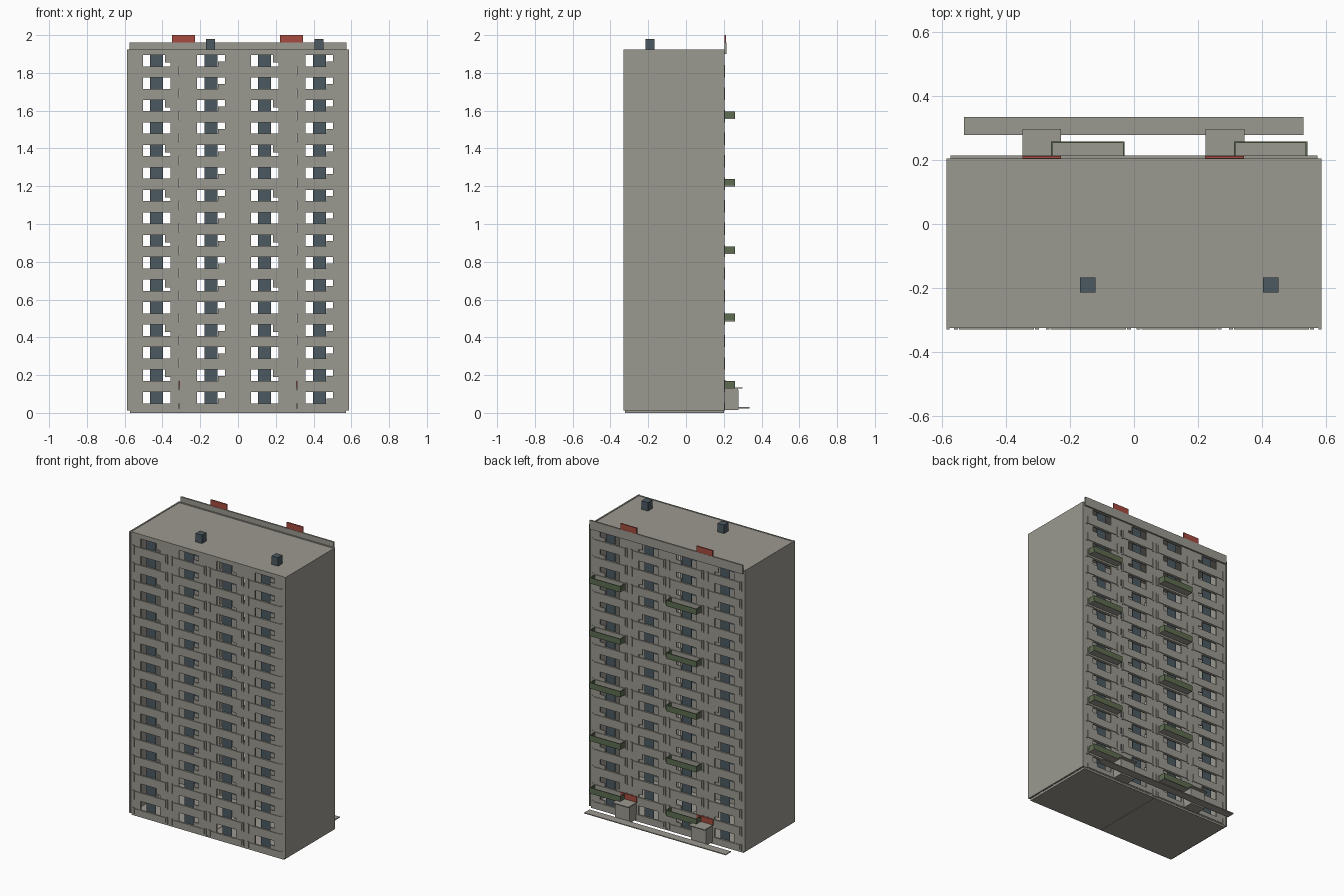
import bpy, bmesh
from mathutils import Matrix, Vector

cube = bpy.data.objects.get("Cube")
if cube:
    bpy.data.objects.remove(cube)


def material(name, rgb):
    m = bpy.data.materials.new(name)
    m.use_nodes = True
    m.diffuse_color = (*rgb, 1)
    m.node_tree.nodes["Principled BSDF"].inputs["Base Color"].default_value = (*rgb, 1)
    return m


CONCRETE = material("concrete grey", (0.33, 0.32, 0.28))
GLASS = material("window slate", (0.07, 0.10, 0.12))
RED = material("sign red", (0.38, 0.07, 0.05))
GREEN = material("balcony green", (0.11, 0.15, 0.08))


def build(name, boxes, mat):
    """One object from boxes given as (x0, x1, y0, y1, z0, z1)."""
    bm = bmesh.new()
    for x0, x1, y0, y1, z0, z1 in boxes:
        mid = Vector((x0 + x1, y0 + y1, z0 + z1)) / 2
        size = (x1 - x0, y1 - y0, z1 - z0)
        bmesh.ops.create_cube(bm, size=1, matrix=Matrix.Translation(mid) @ Matrix.Diagonal((*size, 1)))
    mesh = bpy.data.meshes.new(name)
    bm.to_mesh(mesh)
    bm.free()
    mesh.materials.append(mat)
    ob = bpy.data.objects.new(name, mesh)
    bpy.context.collection.objects.link(ob)
    return ob


FRONT, BACK, TOP = -0.33, 0.205, 1.925
W, FLOORS, PITCH, SILL, OPEN = 0.583, 16, 0.119, 0.05, 0.06
BAYS = (-0.431, -0.143, 0.141, 0.431)
JOINTS = (-0.289, 0.289)
HALF = 0.073

# Shell: side walls, roof and base
build("side_walls", [(s * W - 0.005, s * W + 0.005, FRONT, BACK, 0.012, TOP) for s in (-1, 1)], CONCRETE)
build("roof", [(-W, W, FRONT + 0.004, BACK, TOP - 0.015, TOP - 0.003)], CONCRETE)
build("base", [(-0.573, -0.001, FRONT + 0.006, BACK - 0.004, 0, 0.015),
               (0.001, 0.573, FRONT + 0.006, BACK - 0.004, 0, 0.015)], CONCRETE)


def facade(name, y0, y1, out):
    """Wall with openings, glazing and raised parapets; out is the outward y sign."""
    wall, trim, glass = [], [], []
    face = y1 if out > 0 else y0
    raised = sorted((face, face + out * 0.004))
    gy = sorted((face - out * 0.008, face - out * 0.011))
    edges = [-W] + [b + s * HALF for b in BAYS for s in (-1, 1)] + [W]
    slits = [j + s * 0.018 for j in JOINTS for s in (-1, 1)]
    for i in range(FLOORS):
        z = SILL + i * PITCH
        top = z + OPEN
        low = z - PITCH + OPEN if i else 0.012
        # Piers between openings
        for a, b in zip(edges[::2], edges[1::2]):
            wall.append((a, b, y0, y1, z, top))
        # Parapet band, split by paired slits
        cuts = [-W] + [s + d * 0.005 for s in slits for d in (-1, 1)] + [W]
        for a, b in zip(cuts[::2], cuts[1::2]):
            wall.append((a, b, y0, y1, low, z))
        for s in slits:
            wall.append((s - 0.005, s + 0.005, y0, y1, low, low + 0.012))
        # Stepped sills, and upper panels on alternate floors
        for k, b in enumerate(BAYS):
            glass.append((b - 0.035, b + 0.035, gy[0], gy[1], z - 0.004, top + 0.004))
            if k % 2:
                wall.append((b + 0.038, b + HALF, y0, y1, z, z + 0.026))
            elif i % 2:
                wall.append((b + 0.045, b + HALF, y0, y1, top - 0.04, top))
            # Raised parapet panel with slim end posts
            trim.append((b - 0.118, b + 0.118, *raised, low + 0.006, z))
            for s in (-1, 1):
                p = b + s * 0.127
                trim.append((p - 0.006, p + 0.006, *raised, low, z + 0.006))
    wall.append((-W, W, y0, y1, SILL + (FLOORS - 1) * PITCH + OPEN, TOP))
    build(name + "_wall", wall, CONCRETE)
    build(name + "_parapets", trim, CONCRETE)
    build(name + "_windows", glass, GLASS)


facade("front", FRONT + 0.004, FRONT + 0.012, -1)
facade("back", BACK - 0.010, BACK - 0.002, 1)

# Roof edge panel, signs and vents
build("roof_parapet", [(-0.575, 0.575, 0.203, 0.214, 1.9, 1.96)], CONCRETE)
build("roof_signs", [(x, x + 0.122, 0.205, 0.213, 1.957, 2.0) for x in (-0.35, 0.223)], RED)
build("roof_vents", [(x - 0.024, x + 0.024, -0.215, -0.167, TOP - 0.005, 1.98) for x in (-0.145, 0.428)], GLASS)

# Rear balconies: grey floor with green panels round it
floors, panels = [], []
for x0, x1 in ((-0.26, -0.03), (0.313, 0.543)):
    for i in range(5):
        z = 0.128 + i * 3 * PITCH
        floors.append((x0, x1, BACK, 0.258, z, z + 0.005))
        panels.append((x0, x1, 0.254, 0.259, z, z + 0.04))
        for x in (x0, x1 - 0.005):
            panels.append((x, x + 0.005, BACK, 0.257, z, z + 0.04))
build("balcony_floors", floors, CONCRETE)
build("balcony_panels", panels, GREEN)

# Entrances: porch, canopy, sign and path
porch, signs = [], []
for x in (-0.35, 0.224):
    porch.append((x + 0.006, x + 0.116, BACK, 0.278, 0.015, 0.12))
    porch.append((x, x + 0.122, BACK, 0.298, 0.128, 0.134))
    porch.append((x + 0.006, x + 0.116, BACK, 0.275, 0.118, 0.13))
    signs.append((x, x + 0.122, 0.207, 0.212, 0.134, 0.172))
build("porches", porch, CONCRETE)
build("entrance_signs", signs, RED)
build("path", [(-0.533, 0.531, 0.279, 0.335, 0.024, 0.03)], CONCRETE)
